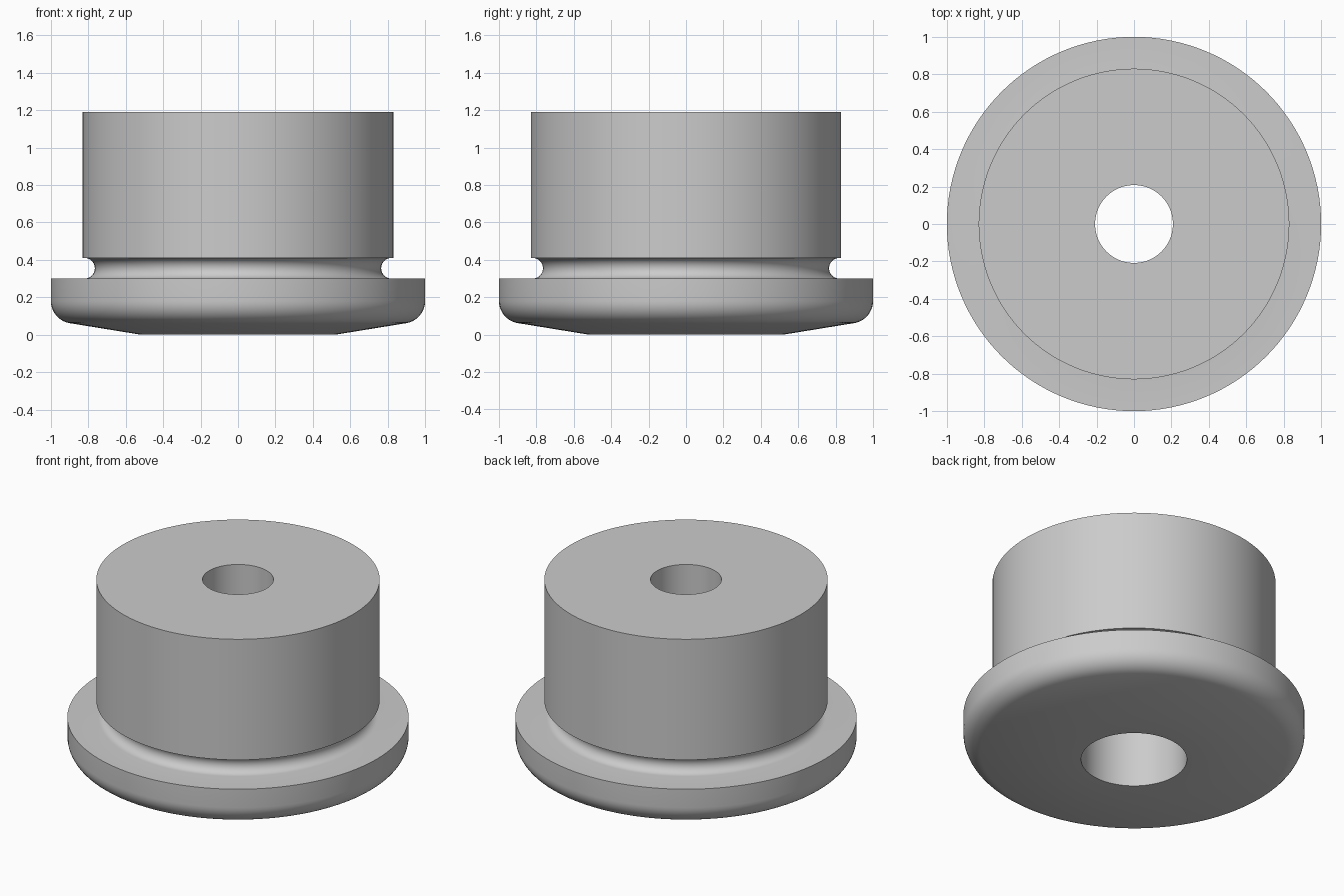
import bpy, bmesh, math
from mathutils import Vector

cube = bpy.data.objects.get("Cube")
if cube:
    bpy.data.objects.remove(cube, do_unlink=True)

SEGMENTS = 128


def arc(cx, cz, radius, start, end, steps):
    """Points along an arc in the radius/height plane, angles in degrees."""
    angles = [math.radians(start + (end - start) * i / steps) for i in range(steps + 1)]
    return [(cx + radius * math.cos(a), cz + radius * math.sin(a)) for a in angles]


def lathe(name, profile, material):
    """Turn a closed radius/height profile around the z axis."""
    bm = bmesh.new()
    verts = [bm.verts.new((r, 0, z)) for r, z in profile]
    edges = [bm.edges.new((v, verts[(i + 1) % len(verts)])) for i, v in enumerate(verts)]
    bmesh.ops.spin(bm, geom=verts + edges, cent=Vector(), axis=(0, 0, 1),
                   angle=math.tau, steps=SEGMENTS, use_merge=False)
    bmesh.ops.remove_doubles(bm, verts=bm.verts[:], dist=0.0001)
    bmesh.ops.recalc_face_normals(bm, faces=bm.faces[:])
    mesh = bpy.data.meshes.new(name)
    bm.to_mesh(mesh)
    bm.free()
    mesh.materials.append(material)
    obj = bpy.data.objects.new(name, mesh)
    bpy.context.collection.objects.link(obj)
    bpy.ops.object.select_all(action='DESELECT')
    obj.select_set(True)
    bpy.context.view_layer.objects.active = obj
    bpy.ops.object.shade_smooth_by_angle(angle=math.radians(30))
    return obj


# Plain grey material
grey = bpy.data.materials.new("light_grey")
grey.use_nodes = True
colour = (0.6, 0.6, 0.6, 1)
grey.diffuse_color = colour
grey.node_tree.nodes["Principled BSDF"].inputs["Base Color"].default_value = colour

profile = [(0.31, 0.0), (0.52, 0.0)]                # flat underside
profile += arc(0.88, 0.18, 0.12, -80, 0, 10)        # conical foot into rounded rim
profile += [(1.0, 0.3)]                             # flange edge
profile += arc(0.82, 0.355, 0.055, 270, 90, 16)     # half-round neck groove
profile += [(0.83, 0.41), (0.83, 1.19)]             # body wall
profile += [(0.208, 1.19), (0.208, 0.7), (0.31, 0.7)]  # bore and wider lower bore

lathe("flanged_bushing", profile, grey)
